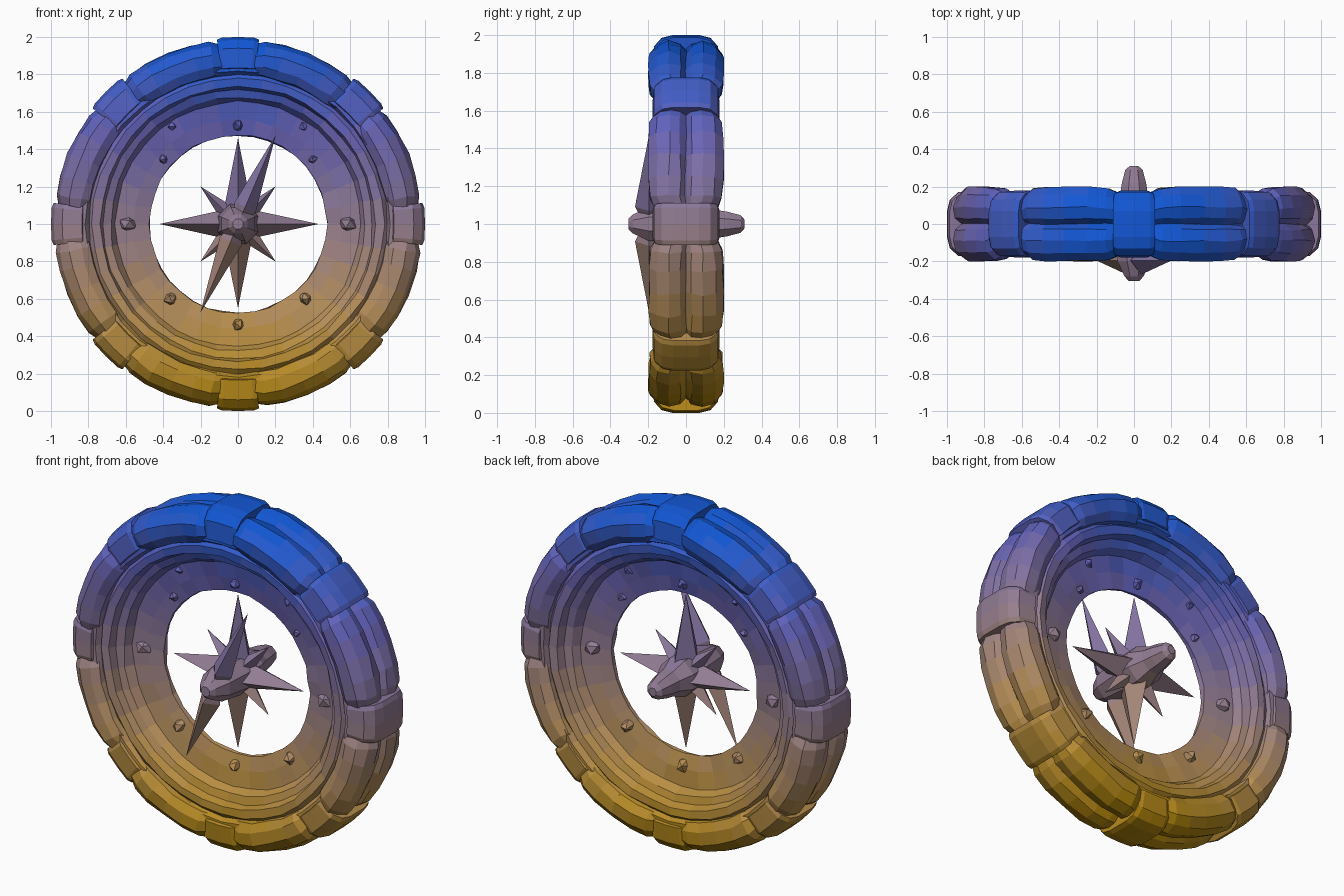
import bpy, bmesh, math, random
from mathutils import Vector, Matrix

if "Cube" in bpy.data.objects:
    bpy.data.objects.remove(bpy.data.objects["Cube"])

random.seed(4)
CENTRE = Vector((0, 0, 1))

# Vertical colour gradient, gold at the bottom to blue at the top
STOPS = [(0.70, 0.52, 0.05), (0.72, 0.56, 0.34), (0.58, 0.49, 0.56),
         (0.41, 0.39, 0.72), (0.07, 0.34, 0.84)]
BANDS = 24
palette = []
for i in range(BANDS):
    t = (i + 0.5) / BANDS * 4
    k = min(int(t), 3)
    rgb = [a + (b - a) * (t - k) for a, b in zip(STOPS[k], STOPS[k + 1])]
    mat = bpy.data.materials.new("gradient_%02d" % i)
    mat.diffuse_color = [c ** 2.2 for c in rgb] + [1]
    mat.use_nodes = True
    mat.node_tree.nodes["Principled BSDF"].inputs["Base Color"].default_value = mat.diffuse_color
    palette.append(mat)


def finish(name, bm, jitter=0.0):
    """Roughen slightly, colour the faces by height and make the object."""
    for v in bm.verts:
        v.co += Vector([random.uniform(-jitter, jitter) for _ in range(3)])
    bmesh.ops.recalc_face_normals(bm, faces=bm.faces[:])
    used = {}
    me = bpy.data.meshes.new(name)
    for f in bm.faces:
        i = max(0, min(BANDS - 1, int(f.calc_center_median().z / 2 * BANDS)))
        if i not in used:
            used[i] = len(used)
            me.materials.append(palette[i])
        f.material_index = used[i]
    bm.to_mesh(me)
    bm.free()
    ob = bpy.data.objects.new(name, me)
    bpy.context.collection.objects.link(ob)
    return ob


def polar(r, y, deg):
    a = math.radians(deg)
    return Vector((r * math.cos(a), y, 1 + r * math.sin(a)))


def mirrored(half):
    """Closed (radius, y) section from its +y half."""
    return half + [(r, -y) for r, y in reversed(half) if y > 0]


def sweep(name, section, angles, scales=None, closed=False, jitter=0.0):
    """Carry a closed section round the wheel axis."""
    bm = bmesh.new()
    rings = []
    for i, a in enumerate(angles):
        s = scales[i] if scales else 1
        rings.append([bm.verts.new(polar(0.85 + (r - 0.85) * s, y * s, a))
                      for r, y in section])
    n, m = len(section), len(rings)
    for i in range(m if closed else m - 1):
        p, q = rings[i], rings[(i + 1) % m]
        for j in range(n):
            bm.faces.new((p[j], p[(j + 1) % n], q[(j + 1) % n], q[j]))
    if not closed:
        bm.faces.new(rings[0])
        bm.faces.new(rings[-1])
    return finish(name, bm, jitter)


# Stepped core of the ring with the thin inner plate
core = mirrored([(0.93, 0.0), (0.93, 0.12), (0.87, 0.165), (0.815, 0.165), (0.80, 0.135),
                 (0.78, 0.155), (0.735, 0.15), (0.72, 0.105), (0.68, 0.09),
                 (0.655, 0.045), (0.56, 0.03), (0.475, 0.012)])
sweep("ring_core", core, [i * 10 for i in range(36)], closed=True, jitter=0.005)

# Eight padded rim segments, grooved down the middle, and eight clamps between them
pad = mirrored([(0.935, 0.0), (0.97, 0.03), (0.987, 0.09), (0.965, 0.155), (0.915, 0.197),
                (0.845, 0.195), (0.80, 0.165), (0.79, 0.10)])
clamp = mirrored([(1.0, 0.0), (1.0, 0.07), (0.985, 0.13), (0.94, 0.17), (0.835, 0.178),
                  (0.82, 0.13)])
for i in range(8):
    a = i * 45
    sweep("rim_segment_%d" % i, pad, [a + d for d in (6, 9, 15, 22.5, 30, 36, 39)],
          [0.86, 0.97, 1, 1, 1, 0.97, 0.86], jitter=0.005)
    sweep("rim_clamp_%d" % i, clamp, [a + d for d in (-6.5, -5, 0, 5, 6.5)],
          [0.95, 1, 1, 1, 0.95])

# Faceted studs through the plate: (angle, radius, size)
studs = [(0, 0.59, 0.055), (180, 0.59, 0.055), (90, 0.53, 0.035), (270, 0.54, 0.04),
         (41, 0.53, 0.03), (139, 0.53, 0.03), (56, 0.63, 0.036), (124, 0.63, 0.036),
         (312, 0.54, 0.042), (228, 0.54, 0.042)]
for i, (a, r, s) in enumerate(studs):
    bm = bmesh.new()
    bmesh.ops.create_icosphere(bm, subdivisions=1, radius=s)
    bmesh.ops.scale(bm, vec=(1, 1.9 if s < 0.05 else 1.5, 0.9), verts=bm.verts)
    bmesh.ops.rotate(bm, matrix=Matrix.Rotation(-math.radians(a), 3, 'Y'), verts=bm.verts)
    bmesh.ops.translate(bm, vec=polar(r, 0, a), verts=bm.verts)
    finish("plate_stud_%d" % i, bm, 0.003)


def spike(name, deg, length, shoulder, width, depth, y=0.0, tail=0.0):
    """Diamond-section point with a ridge front and back."""
    a = math.radians(deg)
    along = Vector((math.cos(a), 0, math.sin(a)))
    side = Vector((-math.sin(a), 0, math.cos(a))) * width
    front = Vector((0, depth, 0))
    origin = CENTRE + Vector((0, y, 0))
    bm = bmesh.new()
    tip = bm.verts.new(origin + along * length)
    end = bm.verts.new(origin - along * tail)
    mid = origin + along * shoulder
    ring = [bm.verts.new(mid + o) for o in (side, front, -side, -front)]
    for i in range(4):
        bm.faces.new((ring[i], ring[(i + 1) % 4], tip))
        bm.faces.new((ring[(i + 1) % 4], ring[i], end))
    finish(name, bm)


# Compass star: long cardinal points and short diagonal points
for i, length in enumerate((0.43, 0.46, 0.42, 0.45)):
    spike("star_long_point_%d" % i, i * 90, length, 0.08, 0.075, 0.11)
    spike("star_short_point_%d" % i, i * 90 + 45, 0.285, 0.09, 0.045, 0.06)

# Slanted needle in front of the star
for i, a in enumerate((67, 247)):
    spike("needle_half_%d" % i, a, 0.515, 0.10, 0.062, 0.075, y=-0.195, tail=0.06)

# Hub turned on the y axis: (y, radius)
hub = [(-0.305, 0.03), (-0.28, 0.055), (-0.2, 0.095), (-0.05, 0.115), (0.08, 0.115),
       (0.16, 0.08), (0.22, 0.07), (0.29, 0.05), (0.31, 0.025)]
bm = bmesh.new()
rings = [[bm.verts.new(polar(r, y, k * 45 + 22.5)) for k in range(8)] for y, r in hub]
for p, q in zip(rings, rings[1:]):
    for k in range(8):
        bm.faces.new((p[k], p[(k + 1) % 8], q[(k + 1) % 8], q[k]))
bm.faces.new(rings[0])
bm.faces.new(rings[-1])
finish("star_hub", bm)
